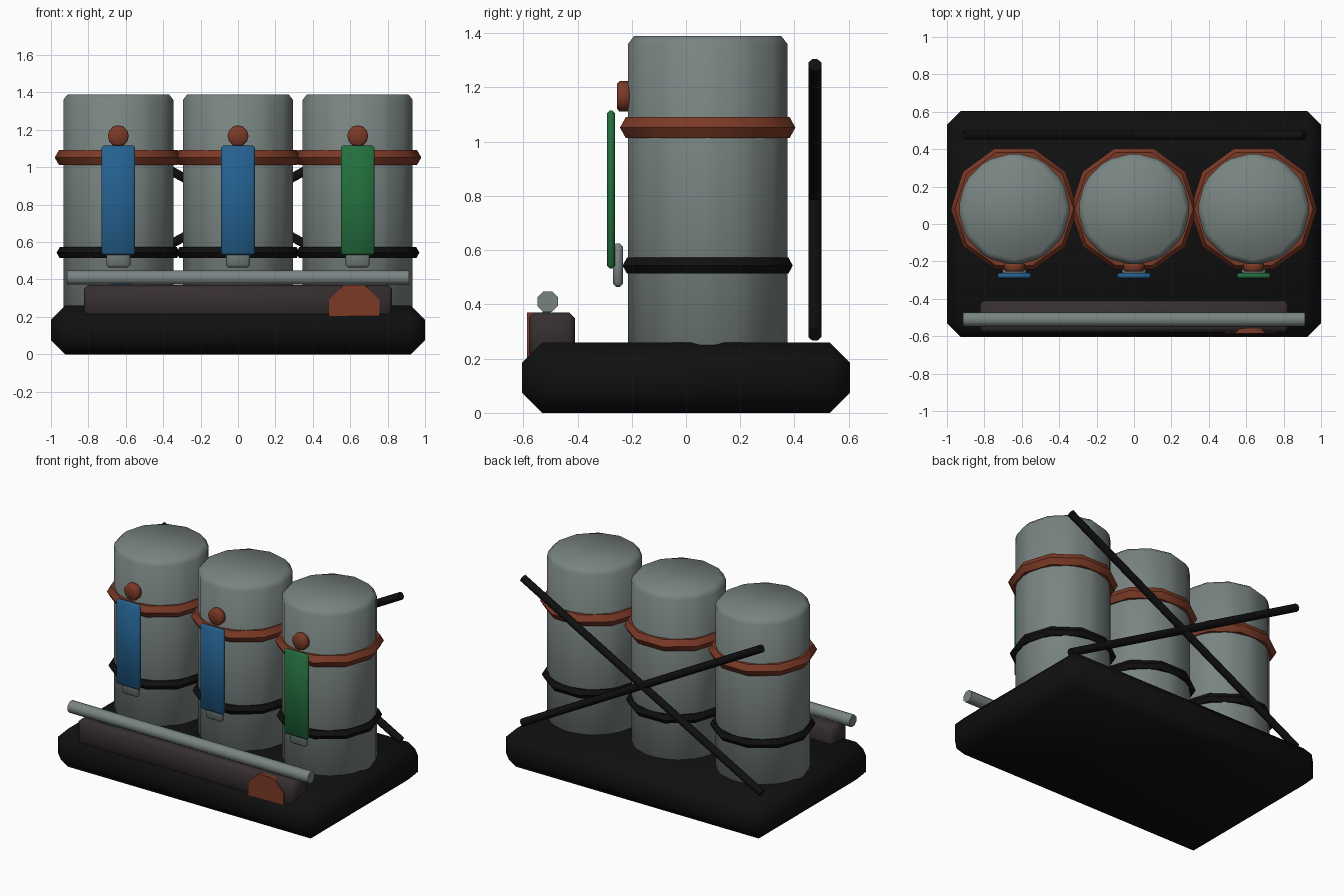
import bpy, math
from mathutils import Vector

if "Cube" in bpy.data.objects:
    bpy.data.objects.remove(bpy.data.objects["Cube"])


def material(name, rgb):
    m = bpy.data.materials.new(name)
    m.diffuse_color = (*rgb, 1)
    m.use_nodes = True
    m.node_tree.nodes["Principled BSDF"].inputs["Base Color"].default_value = m.diffuse_color
    return m


STEEL = material("grey steel", (0.19, 0.23, 0.22))
BLACK = material("black", (0.005, 0.005, 0.005))
RUST = material("rust orange", (0.20, 0.042, 0.02))
BLUE = material("blue", (0.018, 0.12, 0.28))
GREEN = material("green", (0.017, 0.16, 0.048))
BROWN = material("dark brown", (0.038, 0.028, 0.030))


def finish(name, mat, bevel=0, limit=25):
    o = bpy.context.object
    o.name = name
    o.data.materials.append(mat)
    bpy.ops.object.transform_apply(location=False, rotation=True, scale=True)
    if bevel:
        b = o.modifiers.new("bevel", 'BEVEL')
        b.width = bevel
        b.segments = 1
        b.limit_method = 'ANGLE'
        b.angle_limit = math.radians(limit)
        bpy.ops.object.modifier_apply(modifier="bevel")
    bpy.ops.object.shade_smooth_by_angle(angle=math.radians(50))
    return o


def box(name, mat, lo, hi, bevel=0):
    lo, hi = Vector(lo), Vector(hi)
    bpy.ops.mesh.primitive_cube_add(size=1, location=(lo + hi) / 2)
    bpy.context.object.scale = hi - lo
    return finish(name, mat, bevel)


def rod(name, mat, a, b, r, sides, bevel=0, spin=0, limit=25):
    a, b = Vector(a), Vector(b)
    d = b - a
    bpy.ops.mesh.primitive_cylinder_add(vertices=sides, radius=r, depth=d.length,
                                        location=(a + b) / 2)
    o = bpy.context.object
    if spin:
        o.rotation_euler.z = spin
        bpy.ops.object.transform_apply(location=False, rotation=True, scale=False)
    o.rotation_euler = d.to_track_quat('Z', 'Y').to_euler()
    return finish(name, mat, bevel, limit)


def ring(name, mat, x, z, major, minor):
    bpy.ops.mesh.primitive_torus_add(location=(x, 0.08, z), major_segments=10,
                                     minor_segments=6, major_radius=major,
                                     minor_radius=minor)
    return finish(name, mat)


# Chamfered base slab
box("base", BLACK, (-1, -0.605, 0), (1, 0.605, 0.26), 0.075)

# Three tanks with bands, front gauge plate, handle and knob
for i, (x, plate) in enumerate(((-0.64, BLUE), (0, BLUE), (0.64, GREEN))):
    n = f"_{i + 1}"
    rod("tank" + n, STEEL, (x, 0.08, 0.22), (x, 0.08, 1.39), 0.302, 12, 0.03)
    ring("upper_band" + n, RUST, x, 1.052, 0.295, 0.045)
    ring("lower_band" + n, BLACK, x, 0.543, 0.296, 0.034)
    box("gauge_plate" + n, plate, (x - 0.09, -0.291, 0.532),
        (x + 0.09, -0.262, 1.115), 0.01)
    box("plate_foot" + n, STEEL, (x - 0.064, -0.27, 0.465),
        (x + 0.064, -0.232, 0.625), 0.012)
    rod("knob" + n, RUST, (x, -0.203, 1.167), (x, -0.255, 1.167), 0.056, 12, 0.01, 0, 40)

# Front trough, pipe and end badges
box("trough", BROWN, (-0.824, -0.579, 0.2), (0.824, -0.41, 0.37), 0.02)
rod("front_pipe", STEEL, (-0.915, -0.51, 0.41), (0.915, -0.51, 0.41),
    0.041, 8, 0, math.pi / 8)
rod("right_badge", RUST, (0.622, -0.56, 0.235), (0.622, -0.586, 0.235),
    0.147, 8, 0, math.pi / 8)
rod("left_badge", BLUE, (-0.62, -0.50, 0.24), (-0.62, -0.53, 0.24),
    0.147, 8, 0, math.pi / 8)

# Crossed braces behind the tanks
for s, side in ((1, "rising"), (-1, "falling")):
    rod("brace_" + side, BLACK, (-0.91 * s, 0.475, 0.288),
        (0.91 * s, 0.475, 1.283), 0.026, 8, 0, math.pi / 8)
